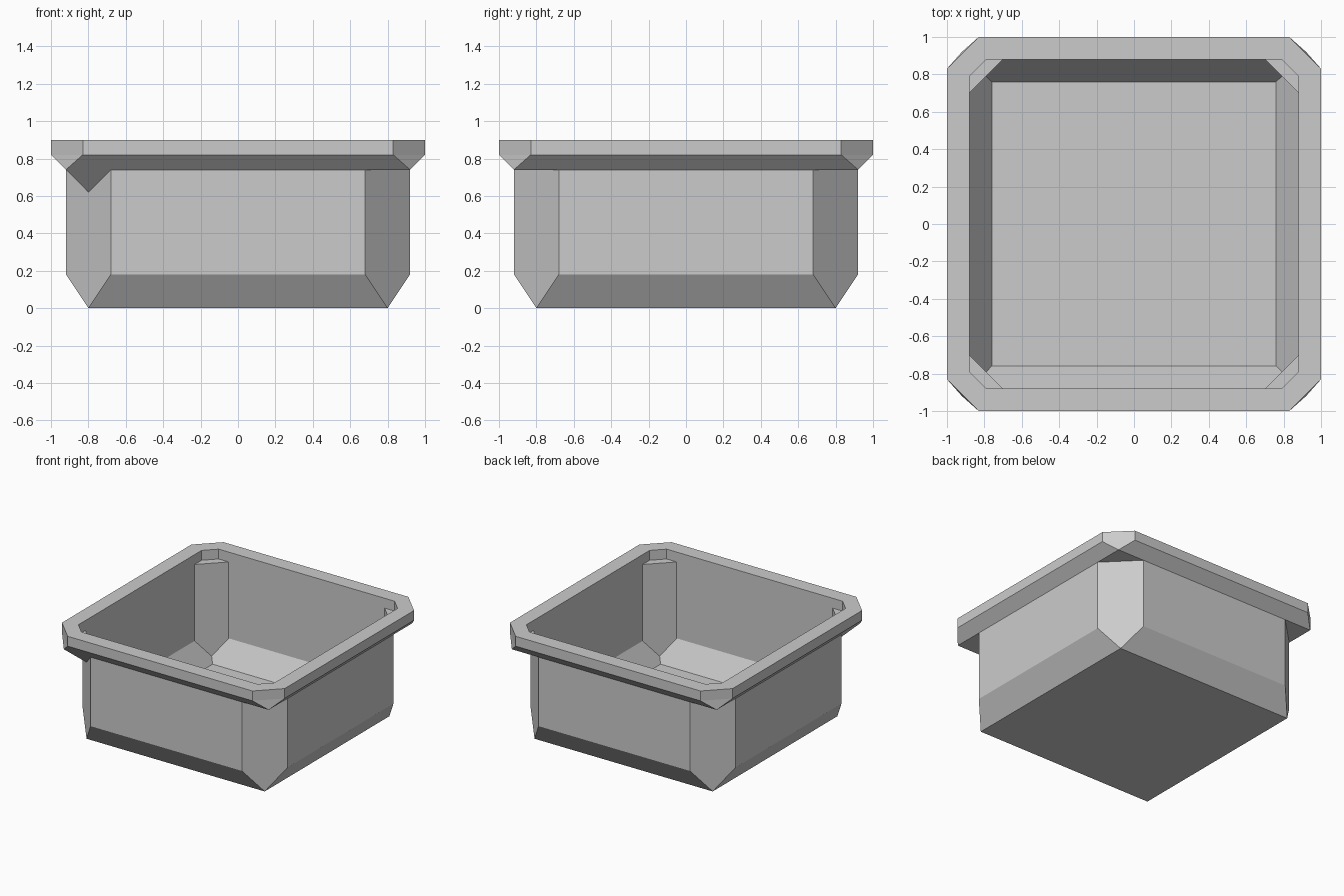
import bpy
import bmesh
from mathutils import Matrix, Vector
from math import pi

if "Cube" in bpy.data.objects:
    bpy.data.objects.remove(bpy.data.objects["Cube"])

# Single plain grey
grey = bpy.data.materials.new("plain grey")
grey.use_nodes = True
colour = (0.6, 0.6, 0.6, 1)
grey.diffuse_color = colour
grey.node_tree.nodes["Principled BSDF"].inputs["Base Color"].default_value = colour

# Chamfered-square levels: (half width, half length of flat side, height)
floor = (0.76, 0.76, 0.02)
toe = (0.79, 0.79, 0.065)
wall_low = (0.88, 0.70, 0.20)
ledge_in = (0.88, 0.70, 0.82)
ledge_out = (0.88, 0.79, 0.82)
rim_in = (0.88, 0.79, 0.90)
rim_out = (1.0, 0.83, 0.90)
rim_edge = (1.0, 0.83, 0.82)
lip = (0.92, 0.92, 0.74)
body_top = (0.92, 0.68, 0.74)
body_low = (0.92, 0.68, 0.18)
foot = (0.80, 0.80, 0.0)

levels = [floor, toe, wall_low, ledge_in, ledge_out, rim_in, rim_out,
          rim_edge, lip, body_top, body_low, foot]
panels = [[floor, toe, wall_low], [wall_low, ledge_in, ledge_out, rim_in],
          [rim_in, rim_out], [rim_out, rim_edge], [rim_edge, lip, body_top],
          [body_top, body_low], [body_low, foot]]

bm = bmesh.new()
cache = {}


def add_face(points, turn):
    """Make a face from points turned about z, sharing and merging vertices."""
    verts = []
    for p in points:
        q = turn @ Vector(p)
        key = tuple(round(c, 4) + 0.0 for c in q)
        if key not in cache:
            cache[key] = bm.verts.new(key)
        if cache[key] not in verts:
            verts.append(cache[key])
    if len(verts) > 2:
        bm.faces.new(verts)


for k in range(4):
    turn = Matrix.Rotation(k * pi / 2, 3, 'Z')
    # Side panels, mirrored across their middle
    for panel in panels:
        half = [(f, h, z) for h, f, z in panel]
        add_face(half + [(-x, y, z) for x, y, z in reversed(half)], turn)
    # Corner panels
    for (h1, f1, z1), (h2, f2, z2) in zip(levels, levels[1:]):
        a, b = (f1, h1, z1), (h1, f1, z1)
        c, d = (h2, f2, z2), (f2, h2, z2)
        if k == 2 and (h1, f1, z1) == lip:
            # This corner's underside runs down to a point on the body
            tip = (0.80, 0.80, 0.62)
            add_face([a, tip, d], turn)
            add_face([b, c, tip], turn)
        else:
            add_face([a, b, c, d], turn)

# Inside floor and underside
for h, f, z in (floor, foot):
    add_face([(h, h, z), (-h, h, z), (-h, -h, z), (h, -h, z)], Matrix.Identity(3))

bmesh.ops.recalc_face_normals(bm, faces=bm.faces)
mesh = bpy.data.meshes.new("open_tub")
bm.to_mesh(mesh)
bm.free()
mesh.materials.append(grey)
tub = bpy.data.objects.new("open_tub", mesh)
bpy.context.collection.objects.link(tub)
